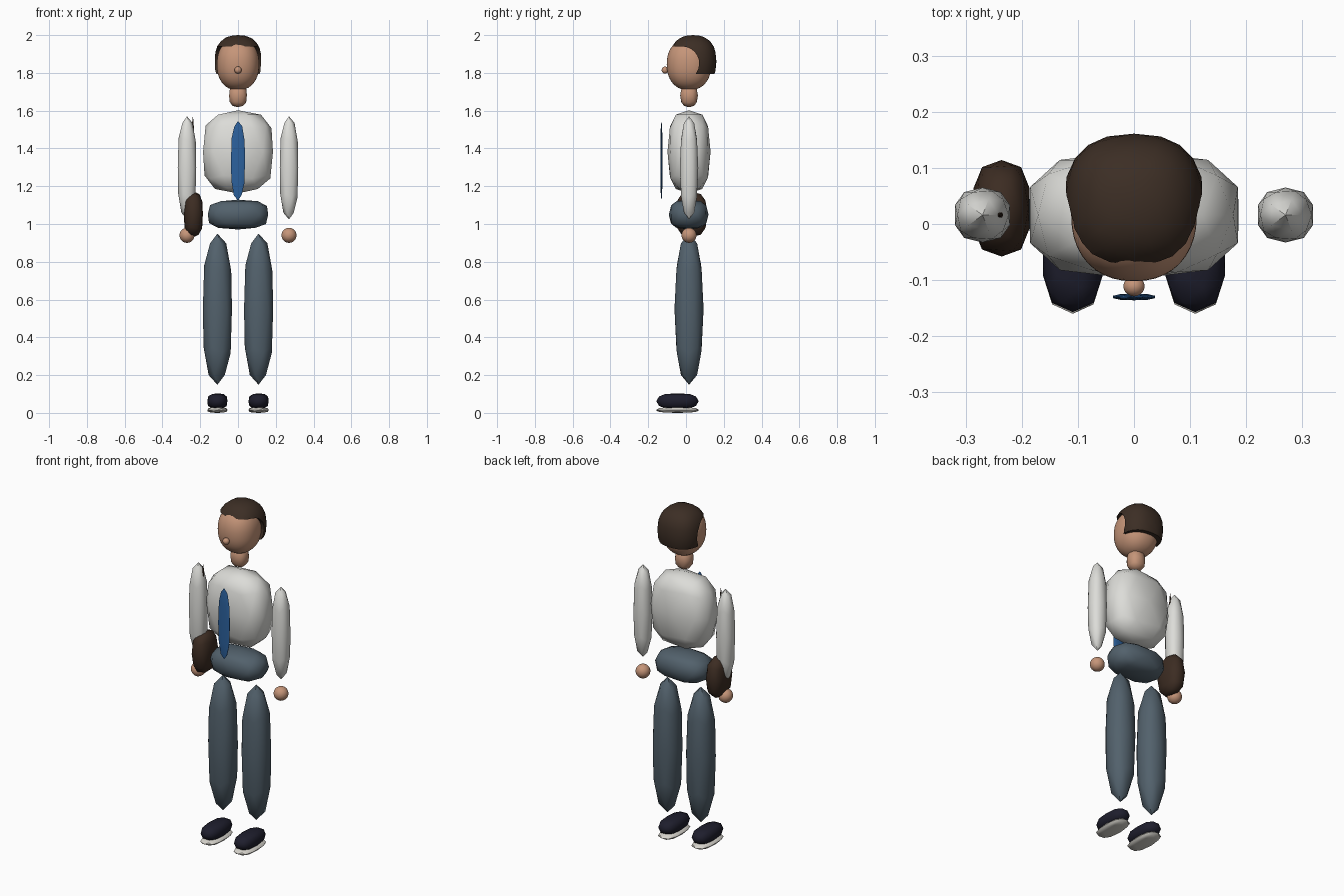
import bpy, bmesh, math

if "Cube" in bpy.data.objects:
    bpy.data.objects.remove(bpy.data.objects["Cube"])

Y = 0.016  # body axis


def material(name, r, g, b):
    m = bpy.data.materials.new(name)
    m.diffuse_color = (r, g, b, 1)
    m.use_nodes = True
    m.node_tree.nodes["Principled BSDF"].inputs["Base Color"].default_value = m.diffuse_color
    return m


SKIN = material("skin", 0.56, 0.30, 0.19)
HAIR = material("dark brown hair", 0.045, 0.027, 0.018)
SHIRT = material("off white shirt", 0.72, 0.72, 0.69)
TIE = material("blue tie", 0.025, 0.12, 0.34)
TROUSERS = material("slate trousers", 0.085, 0.12, 0.15)
SHOE = material("near black shoe", 0.013, 0.013, 0.026)
SOLE = material("pale sole", 0.68, 0.66, 0.61)
BAG = material("brown bag", 0.045, 0.025, 0.016)


def shade(obj, angle):
    bpy.ops.object.select_all(action='DESELECT')
    obj.select_set(True)
    bpy.context.view_layer.objects.active = obj
    bpy.ops.object.shade_smooth_by_angle(angle=math.radians(angle))


def add_object(name, bm, mat):
    me = bpy.data.meshes.new(name)
    bm.to_mesh(me)
    bm.free()
    me.materials.append(mat)
    obj = bpy.data.objects.new(name, me)
    bpy.context.collection.objects.link(obj)
    return obj


def blob(name, center, half, mat, power=0.85, level=2):
    """Icosphere stretched to half sizes; power below 1 makes it boxier."""
    bm = bmesh.new()
    bmesh.ops.create_icosphere(bm, subdivisions=level, radius=1)
    for v in bm.verts:
        v.co = [c + h * math.copysign(abs(p) ** power if abs(p) > 1e-4 else 0, p)
                for c, h, p in zip(center, half, v.co)]
    # let the widest ring reach the full half sizes
    for i in range(3):
        reach = max(abs(v.co[i] - center[i]) for v in bm.verts)
        for v in bm.verts:
            v.co[i] = center[i] + (v.co[i] - center[i]) * half[i] / reach
    obj = add_object(name, bm, mat)
    shade(obj, 40)
    return obj


# Head, nose and neck
blob("head", (0, Y, 1.845), (0.112, 0.118, 0.137), SKIN, 0.9, 4)
blob("nose", (0, -0.111, 1.815), (0.019, 0.018, 0.019), SKIN, 1, 3)
blob("neck", (0, Y, 1.68), (0.047, 0.047, 0.062), SKIN, 0.8)

# Hair, with the face opening and flat nape cut away by one side profile
hair = blob("hair", (0, 0.037, 1.86), (0.125, 0.124, 0.14), HAIR, 0.82, 3)
profile = [(-0.3, 1.938), (-0.02, 1.94)]
for i in range(1, 9):
    a = math.radians(90 - i * 15.5)
    profile.append((-0.02 + 0.09 * math.cos(a), 1.85 + 0.09 * math.sin(a)))
profile += [(0.05, 1.793), (0.3, 1.793), (0.3, 1.5), (-0.3, 1.5)]
bm = bmesh.new()
face = bm.faces.new([bm.verts.new((-0.3, y, z)) for y, z in profile])
ext = bmesh.ops.extrude_face_region(bm, geom=[face])
bmesh.ops.translate(bm, vec=(0.6, 0, 0),
                    verts=[g for g in ext["geom"] if isinstance(g, bmesh.types.BMVert)])
bmesh.ops.recalc_face_normals(bm, faces=bm.faces)
cutter = add_object("hair_cutter", bm, HAIR)
cutter.hide_render = True
mod = hair.modifiers.new("cut", 'BOOLEAN')
mod.operation = 'DIFFERENCE'
mod.solver = 'EXACT'
mod.object = cutter
bpy.ops.object.select_all(action='DESELECT')
hair.select_set(True)
bpy.context.view_layer.objects.active = hair
# the hair shading modifier sits before the cut, so both are applied in order
for name in [m.name for m in hair.modifiers]:
    bpy.ops.object.modifier_apply(modifier=name)
bpy.data.objects.remove(cutter)
shade(hair, 40)

# Body
blob("torso", (0, Y, 1.382), (0.185, 0.114, 0.22), SHIRT, 0.7)
blob("tie", (0, -0.130, 1.335), (0.037, 0.006, 0.21), TIE)
blob("pelvis", (0, 0.014, 1.05), (0.16, 0.105, 0.079), TROUSERS, 0.7)

# Limbs on both sides
for side, s in (("left", 1), ("right", -1)):
    blob(side + "_arm", (s * 0.27, Y, 1.297), (0.049, 0.049, 0.273), SHIRT)
    blob(side + "_hand", (s * 0.27, Y, 0.94), (0.04, 0.04, 0.04), SKIN, 1, 3)
    blob(side + "_leg", (s * 0.109, Y, 0.549), (0.077, 0.077, 0.4), TROUSERS)
    blob(side + "_shoe", (s * 0.109, -0.045, 0.062), (0.053, 0.112, 0.042), SHOE, 0.75)
    blob(side + "_sole", (s * 0.109, -0.045, 0.015), (0.053, 0.115, 0.015), SOLE, 0.75)

# Shoulder bag
blob("bag", (-0.236, 0.028, 1.051), (0.05, 0.086, 0.121), BAG, 0.75)
blob("bag_strap", (-0.239, Y, 1.335), (0.007, 0.007, 0.235), BAG)
